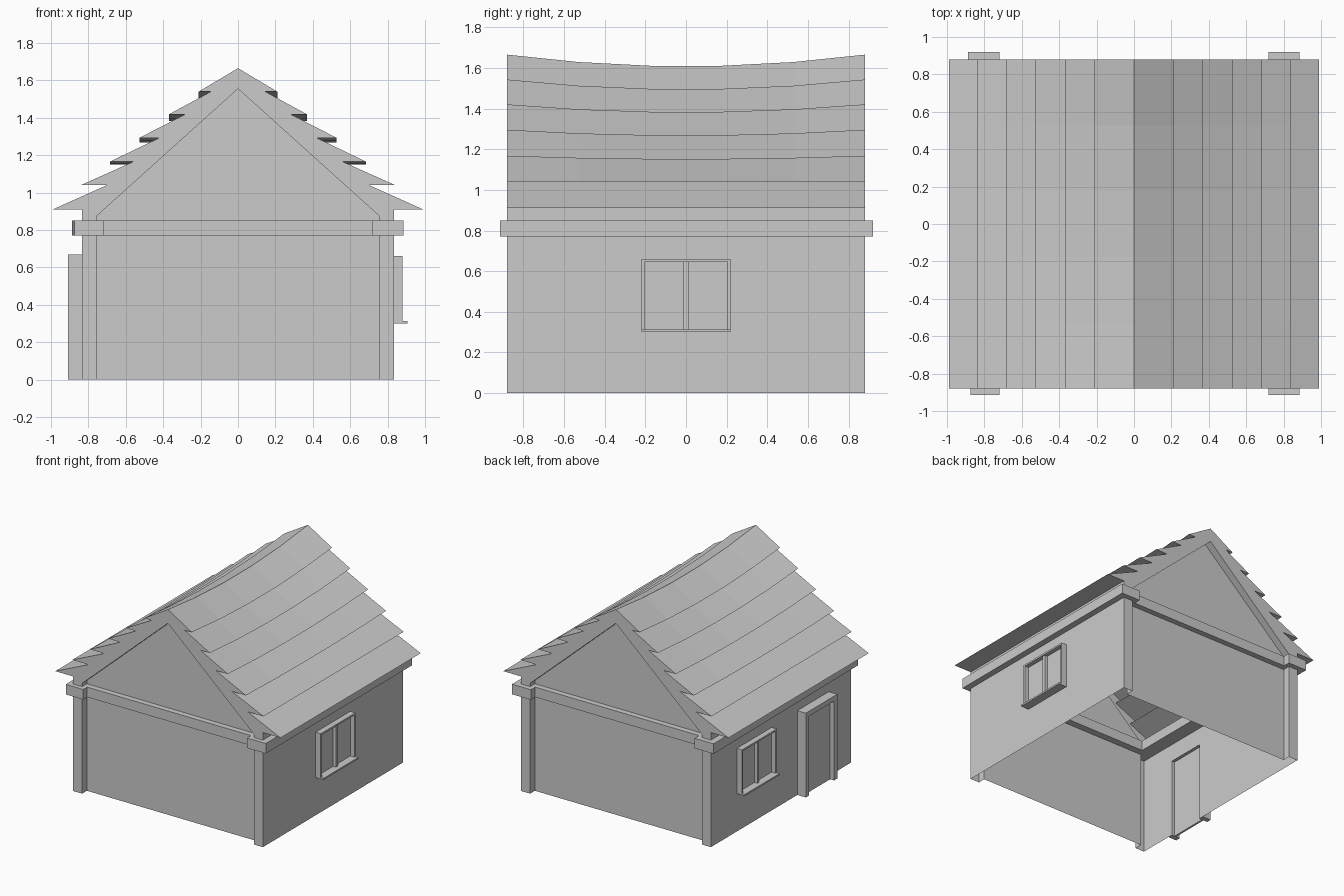
import bpy, bmesh
from mathutils import Vector

if "Cube" in bpy.data.objects:
    bpy.data.objects.remove(bpy.data.objects["Cube"])

HALF, WALL, POST = 0.88, 0.835, 0.755   # shell half length, outer wall x, inner post x
RECESS = 0.82                           # y of the gable walls
EAVE, RIDGE = 0.91, 1.665


def mesh_object(name, polys):
    """polys: list of (points, outward direction hint)."""
    bm = bmesh.new()
    for pts, hint in polys:
        f = bm.faces.new([bm.verts.new(p) for p in pts])
        f.normal_update()
        if f.normal.dot(Vector(hint)) < 0:
            f.normal_flip()
    bmesh.ops.remove_doubles(bm, verts=bm.verts, dist=1e-4)
    me = bpy.data.meshes.new(name)
    bm.to_mesh(me)
    bm.free()
    ob = bpy.data.objects.new(name, me)
    bpy.context.collection.objects.link(ob)
    return ob


def box(name, x0, x1, y0, y1, z0, z1):
    bm = bmesh.new()
    bmesh.ops.create_cube(bm, size=1)
    for v in bm.verts:
        v.co = ((x0, x1)[v.co.x > 0], (y0, y1)[v.co.y > 0], (z0, z1)[v.co.z > 0])
    bmesh.ops.recalc_face_normals(bm, faces=bm.faces)
    me = bpy.data.meshes.new(name)
    bm.to_mesh(me)
    bm.free()
    ob = bpy.data.objects.new(name, me)
    bpy.context.collection.objects.link(ob)
    return ob


def side_box(name, s, a, b, y0, y1, z0, z1):
    """Box on the left (s=-1) or right (s=1) side, a..b measured outwards."""
    return box(name, min(s * a, s * b), max(s * a, s * b), y0, y1, z0, z1)


def sag(x, y, z):
    t = max(0.0, (z - 1.04) / (RIDGE - 1.04))
    return (x, y, z - 0.057 * t ** 0.8 * (1 - (y / HALF) ** 2))


# Stepped roof profile, from eave to ridge
tips = [(0.99, 0.91), (0.84, 1.04), (0.685, 1.165), (0.527, 1.293), (0.37, 1.418), (0.21, 1.54)]
notches = [(0.70, 1.04), (0.56, 1.165), (0.42, 1.293), (0.283, 1.418), (0.145, 1.54), (0, RIDGE)]
profile = [(WALL, EAVE)]
for tip, notch in zip(tips, notches):
    profile += [tip, notch]

# Roof: sagging shingle rows and the gable end faces
ys = [-HALF + 2 * HALF * i / 5 for i in range(6)]
roof = []
for s in (-1, 1):
    for i, ((xa, za), (xb, zb)) in enumerate(zip(profile, profile[1:])):
        hint = (0, 0, -1) if i % 2 == 0 else (0, 0, 1)
        for y0, y1 in zip(ys, ys[1:]):
            roof.append(([sag(s * xa, y0, za), sag(s * xb, y0, zb),
                          sag(s * xb, y1, zb), sag(s * xa, y1, za)], hint))
    for e in (-1, 1):
        ring = profile + [(0, 1.555), (POST, 0.875), (POST, EAVE - 0.035), (WALL, 0.875)]
        ring.remove((POST, EAVE - 0.035)) if (POST, EAVE - 0.035) in ring[:-2] else None
        ring = profile + [(0, 1.555), (POST, 0.875), (WALL, 0.875)]
        roof.append(([(s * x, e * HALF, z) for x, z in ring], (0, e, 0)))
        roof.append(([(0, e * HALF, 1.555), (s * POST, e * HALF, 0.875),
                      (s * POST, e * RECESS, 0.875), (0, e * RECESS, 1.555)], (0, 0, -1)))
mesh_object("roof", roof)

# Walls: side sheets (left one with a doorway), corner posts and gable walls
D0, D1, DTOP = -0.60, -0.205, 0.67
walls = []
for s, parts in ((1, [(-HALF, HALF, 0, EAVE)]),
                 (-1, [(-HALF, D0, 0, EAVE), (D0, D1, DTOP, EAVE), (D1, HALF, 0, EAVE)])):
    for y0, y1, z0, z1 in parts:
        x = s * WALL
        walls.append(([(x, y0, z0), (x, y1, z0), (x, y1, z1), (x, y0, z1)], (s, 0, 0)))
    for e in (-1, 1):
        h = 0.875
        walls.append(([(s * WALL, e * HALF, 0), (s * POST, e * HALF, 0),
                       (s * POST, e * HALF, h), (s * WALL, e * HALF, h)], (0, e, 0)))
        walls.append(([(s * POST, e * HALF, 0), (s * POST, e * RECESS, 0),
                       (s * POST, e * RECESS, h), (s * POST, e * HALF, h)], (-s, 0, 0)))
for e in (-1, 1):
    outline = [(-POST, 0), (POST, 0), (POST, 0.875), (0, 1.555), (-POST, 0.875)]
    walls.append(([(x, e * RECESS, z) for x, z in outline], (0, e, 0)))
mesh_object("walls", walls)

# Beams under the eaves
box("right_beam", 0.72, 0.885, -0.915, 0.92, 0.77, 0.85)
left = box("left_beam", -0.887, -0.72, -0.915, 0.92, 0.77, 0.85)
for v in left.data.vertices:
    if v.co.x < -0.8 and v.co.y < 0:
        v.co.x = -0.873
box("front_beam", -0.72, 0.72, -0.865, -0.765, 0.77, 0.85)
box("back_beam", -0.72, 0.72, 0.765, 0.865, 0.77, 0.85)


# Windows: frame, mullion, glass and sill
def window(name, s, c):
    w, t, z0, z1 = 0.218, 0.014, 0.305, 0.66
    for e in (-1, 1):
        a, b = sorted((c + e * w, c + e * (w - t)))
        side_box(name + "_jamb", s, WALL, 0.88, a, b, z0, z1)
    side_box(name + "_head", s, WALL, 0.88, c - w + t, c + w - t, z1 - t, z1)
    side_box(name + "_mullion", s, WALL, 0.87, c - 0.012, c + 0.012, z0, z1 - t)
    side_box(name + "_glass", s, WALL, 0.845, c - w + t, c + w - t, z0, z1 - t)
    side_box(name + "_sill", s, WALL, 0.905, c - w, c + w, 0.30, 0.313)


window("right_window", 1, 0)
window("left_window", -1, 0.335)

# Door on the left side
T = 0.04
side_box("door_jamb", -1, WALL, 0.91, D0, D0 + T, 0, DTOP)
side_box("door_jamb", -1, WALL, 0.91, D1 - T, D1, 0, DTOP)
side_box("door_head", -1, WALL, 0.91, D0 + T, D1 - T, DTOP - T, DTOP)
side_box("door_panel", -1, WALL + 0.025, WALL + 0.04, D0 + T, D1 - T, 0, DTOP - T)
